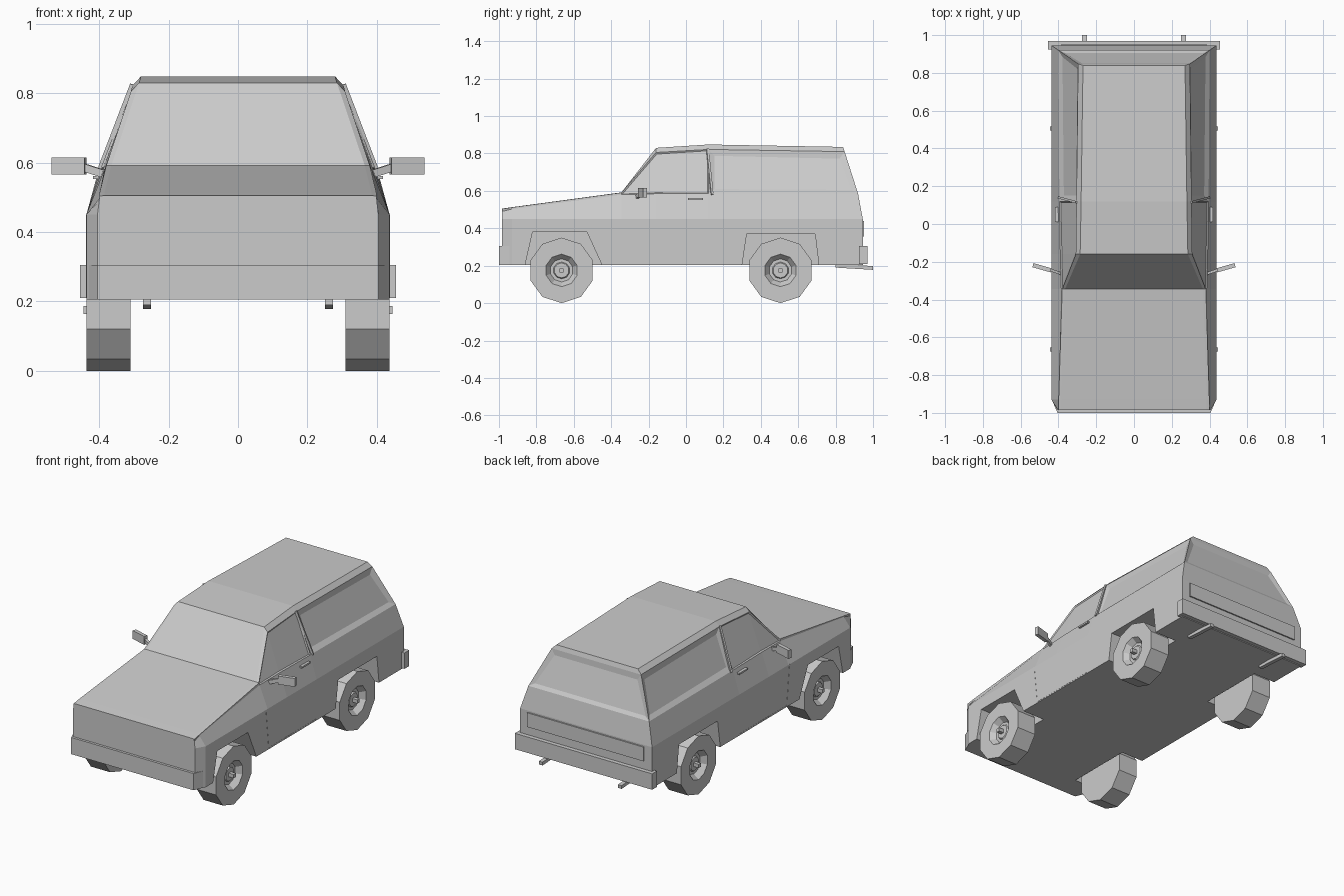
import bpy, bmesh, math
from mathutils import Vector

cube = bpy.data.objects.get("Cube")
if cube:
    bpy.data.objects.remove(cube, do_unlink=True)

paint = bpy.data.materials.new("plain_grey")
paint.use_nodes = True
GREY = (0.6, 0.6, 0.6, 1)
paint.diffuse_color = GREY
paint.node_tree.nodes["Principled BSDF"].inputs["Base Color"].default_value = GREY


def finish(bm, name):
    """Turn a bmesh into a painted object."""
    bmesh.ops.recalc_face_normals(bm, faces=bm.faces)
    mesh = bpy.data.meshes.new(name)
    bm.to_mesh(mesh)
    bm.free()
    mesh.materials.append(paint)
    obj = bpy.data.objects.new(name, mesh)
    bpy.context.collection.objects.link(obj)


def prism(name, outline, shift):
    """Closed solid swept from an outline along a vector."""
    bm = bmesh.new()
    near = [bm.verts.new(p) for p in outline]
    far = [bm.verts.new(Vector(p) + Vector(shift)) for p in outline]
    bm.faces.new(near)
    bm.faces.new(far)
    for k in range(len(near)):
        bm.faces.new((near[k - 1], near[k], far[k], far[k - 1]))
    finish(bm, name)


def box_outline(x, y0, y1, z):
    return [(-x, y0, z), (x, y0, z), (x, y1, z), (-x, y1, z)]


def bar(name, start, end, width, depth):
    """Square bar between two points."""
    a, b = Vector(start), Vector(end)
    along = b - a
    side = along.cross(Vector((0, 0, 1))).normalized() * width / 2
    up = side.cross(along).normalized() * depth / 2
    prism(name, [a + side + up, a - side + up, a - side - up, a + side - up], along)


FLOOR, BELT, WIDE, ARCH_IN = .205, .45, .437, .29

# Upper shell: stations from nose to tail
# belt y, shoulder y, roof y, belt x, shoulder x, shoulder z, roof x, roof z
STATIONS = [
    (-.985, -.985, -.985, .405, .4, .49, .385, .505),
    (-.93, -.93, -.93, WIDE, .395, .503, .385, .513),
    (-.345, -.345, -.345, WIDE, .385, .58, .365, .592),
    (-.16, -.16, -.16, WIDE, .39, .585, .285, .83),
    (.12, .12, .12, WIDE, .395, .585, .28, .848),
    (.945, .92, .84, WIDE, .4, .585, .27, .835),
]


def section(low, mid, top, belt, sx, sz, rx, rz):
    shoulder, roof = Vector((sx, mid, sz)), Vector((rx, top, rz))
    gutter = shoulder.lerp(roof, .9) + Vector((.013, 0, 0))
    half = [Vector((belt, low, BELT)), shoulder, gutter, roof]
    return half + [Vector((-p.x, p.y, p.z)) for p in reversed(half)]


bm = bmesh.new()
rings = [[bm.verts.new(p) for p in section(*s)] for s in STATIONS]
panels = {}
for s in range(len(rings) - 1):
    for i in range(8):
        j = (i + 1) % 8
        panels[s, i] = bm.faces.new((rings[s][i], rings[s][j], rings[s + 1][j], rings[s + 1][i]))
for key, ring in (("nose", rings[0]), ("tail", rings[-1])):
    for i in range(3):
        panels[key, i] = bm.faces.new((ring[i], ring[i + 1], ring[6 - i], ring[7 - i]))
bmesh.ops.recalc_face_normals(bm, faces=bm.faces)

# Recessed door glass, quarter windows and rear window
for i in (1, 5):
    bmesh.ops.inset_region(bm, faces=[panels[2, i], panels[3, i]], thickness=.008, depth=-.006)
    bmesh.ops.inset_region(bm, faces=[panels[4, i]], thickness=.045, depth=-.012)
bmesh.ops.inset_region(bm, faces=[panels["tail", 1]], thickness=.04, depth=-.008)
finish(bm, "upper_body")

# Lower body: nose, floor block and two flanks notched by the wheel arches
prism("nose", [(-.405, -.985, FLOOR), (.405, -.985, FLOOR), (WIDE, -.93, FLOOR), (-WIDE, -.93, FLOOR)],
      (0, 0, BELT - FLOOR))
prism("floor_block", box_outline(ARCH_IN, -.93, .945, FLOOR), (0, 0, BELT - FLOOR))
FLANK = [(-.93, BELT), (-.93, FLOOR),
         (-.86, FLOOR), (-.82, .38), (-.53, .38), (-.45, FLOOR),
         (.3, FLOOR), (.325, .37), (.69, .37), (.71, FLOOR),
         (.945, FLOOR), (.945, BELT)]

# Door seams as hairline plates
SEAMS = [[(-.335, .215), (-.36, .45), (-.354, .45), (-.329, .215)],
         [(.112, .215), (.112, .45), (.118, .45), (.118, .215)],
         [(-.329, .211), (-.329, .215), (.112, .215), (.112, .211)]]

# Bumpers and tailgate
prism("front_bumper", [(-.405, -1, FLOOR), (.405, -1, FLOOR), (.437, -.925, FLOOR), (-.437, -.925, FLOOR)],
      (0, 0, .1))
prism("rear_bumper", box_outline(.455, .925, .97, .21), (0, 0, .095))
prism("tailgate_panel", box_outline(.385, .935, .953, .355), (0, 0, .085))


def wheel(name, side, y):
    """Ten-sided tyre with a recessed rim and a small square hub."""
    steps = [(.175, .31), (.175, .437), (.087, .437), (.062, .405), (.045, .405), (.04, .412)]
    bm = bmesh.new()
    loops = []
    for radius, x in steps:
        angles = [math.tau * k / 10 for k in range(10)]
        loops.append([bm.verts.new((side * x, y + radius * math.sin(a), .175 - radius * math.cos(a)))
                      for a in angles])
    for a, b in zip(loops, loops[1:]):
        for k in range(10):
            bm.faces.new((a[k], a[k - 1], b[k - 1], b[k]))
    bm.faces.new(loops[0])
    bm.faces.new(loops[-1])
    finish(bm, name)
    bar(name + "_hub", (side * .4, y, .175), (side * .445, y, .175), .022, .022)


for side, word in ((1, "left"), (-1, "right")):
    prism("flank_" + word, [(side * ARCH_IN, y, z) for y, z in FLANK], (side * (WIDE - ARCH_IN), 0, 0))
    for n, seam in enumerate(SEAMS):
        prism(f"door_seam_{word}_{n}", [(side * WIDE, y, z) for y, z in seam], (side * .001, 0, 0))

    wheel("front_wheel_" + word, side, -.665)
    wheel("rear_wheel_" + word, side, .505)

    # Door mirror on its stalk
    bar("mirror_" + word, (side * .44, -.245, .59), (side * .535, -.218, .59), .022, .05)
    bar("mirror_stalk_" + word, (side * .38, -.265, .565), (side * .45, -.24, .588), .014, .022)

    # Door handle and pillar strip
    bar("door_handle_" + word, (side * .408, .01, .557), (side * .408, .09, .557), .02, .01)
    bar("pillar_strip_" + word, (side * .398, .14, .58), (side * .304, .115, .825), .012, .012)

    # Tow arm under the tail
    bar("tow_arm_" + word, (side * .262, .8, .2), (side * .262, 1, .188), .024, .02)
